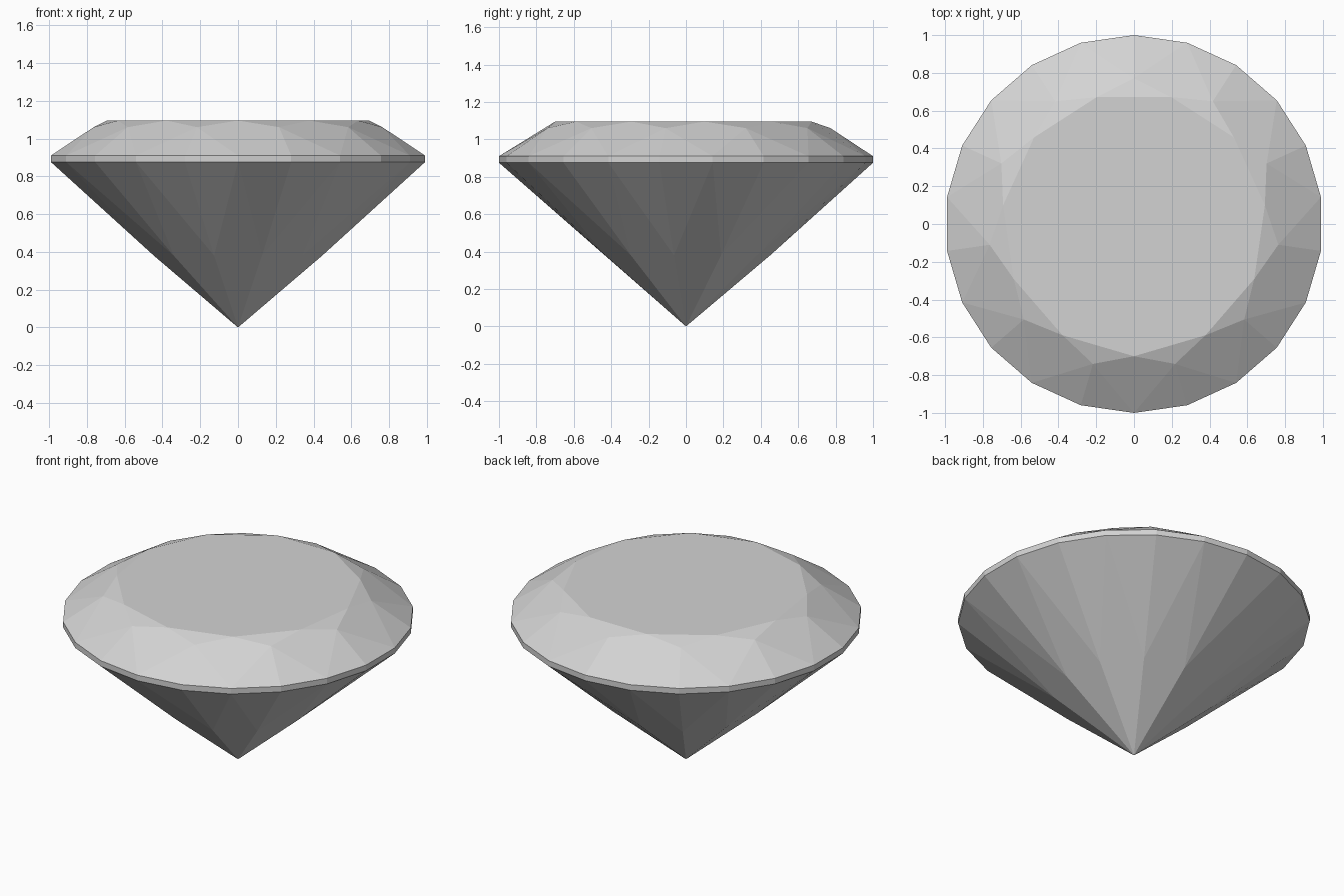
import bpy
import bmesh
from math import pi, sin, cos

if "Cube" in bpy.data.objects:
    bpy.data.objects.remove(bpy.data.objects["Cube"], do_unlink=True)

SIDES = 11              # main facets around the stone
STEP = 2 * pi / SIDES

# Pale grey stone
grey = bpy.data.materials.new("pale_grey")
grey.use_nodes = True
colour = (0.65, 0.65, 0.65, 1)
grey.diffuse_color = colour
grey.node_tree.nodes["Principled BSDF"].inputs["Base Color"].default_value = colour

bm = bmesh.new()


def ring(radius, z, count, offset=0.0):
    """Ring of vertices, starting at the front and turning counter-clockwise."""
    angles = [-pi / 2 + offset + 2 * pi * i / count for i in range(count)]
    return [bm.verts.new((radius * cos(a), radius * sin(a), z)) for a in angles]


# Rings from the top down
table = ring(0.70, 1.095, SIDES)
crown_mid = ring(0.772, 1.06, SIDES, STEP / 2)
girdle_top = ring(1.0, 0.91, 2 * SIDES)
girdle_low = ring(1.0, 0.875, 2 * SIDES)
pavilion_mid = ring(0.45, 0.38, SIDES, STEP / 2)
culet = bm.verts.new((0, 0, 0))


def kites_and_halves(tips, mids, girdle):
    """Main kite facets, plus the pair of triangles between neighbouring kites."""
    for i in range(SIDES):
        nxt = (2 * i + 2) % (2 * SIDES)
        bm.faces.new((tips[i], mids[i - 1], girdle[2 * i], mids[i]))
        bm.faces.new((mids[i], girdle[2 * i], girdle[2 * i + 1]))
        bm.faces.new((mids[i], girdle[2 * i + 1], girdle[nxt]))


# Flat table and the star facets around it
bm.faces.new(table)
for i in range(SIDES):
    bm.faces.new((table[i], crown_mid[i], table[(i + 1) % SIDES]))

# Crown and pavilion
kites_and_halves(table, crown_mid, girdle_top)
kites_and_halves([culet] * SIDES, pavilion_mid, girdle_low)

# Girdle band
for i in range(2 * SIDES):
    bm.faces.new((girdle_top[i - 1], girdle_low[i - 1], girdle_low[i], girdle_top[i]))

bmesh.ops.recalc_face_normals(bm, faces=bm.faces)
mesh = bpy.data.meshes.new("cut_gemstone")
bm.to_mesh(mesh)
bm.free()
mesh.materials.append(grey)
gem = bpy.data.objects.new("cut_gemstone", mesh)
bpy.context.collection.objects.link(gem)
